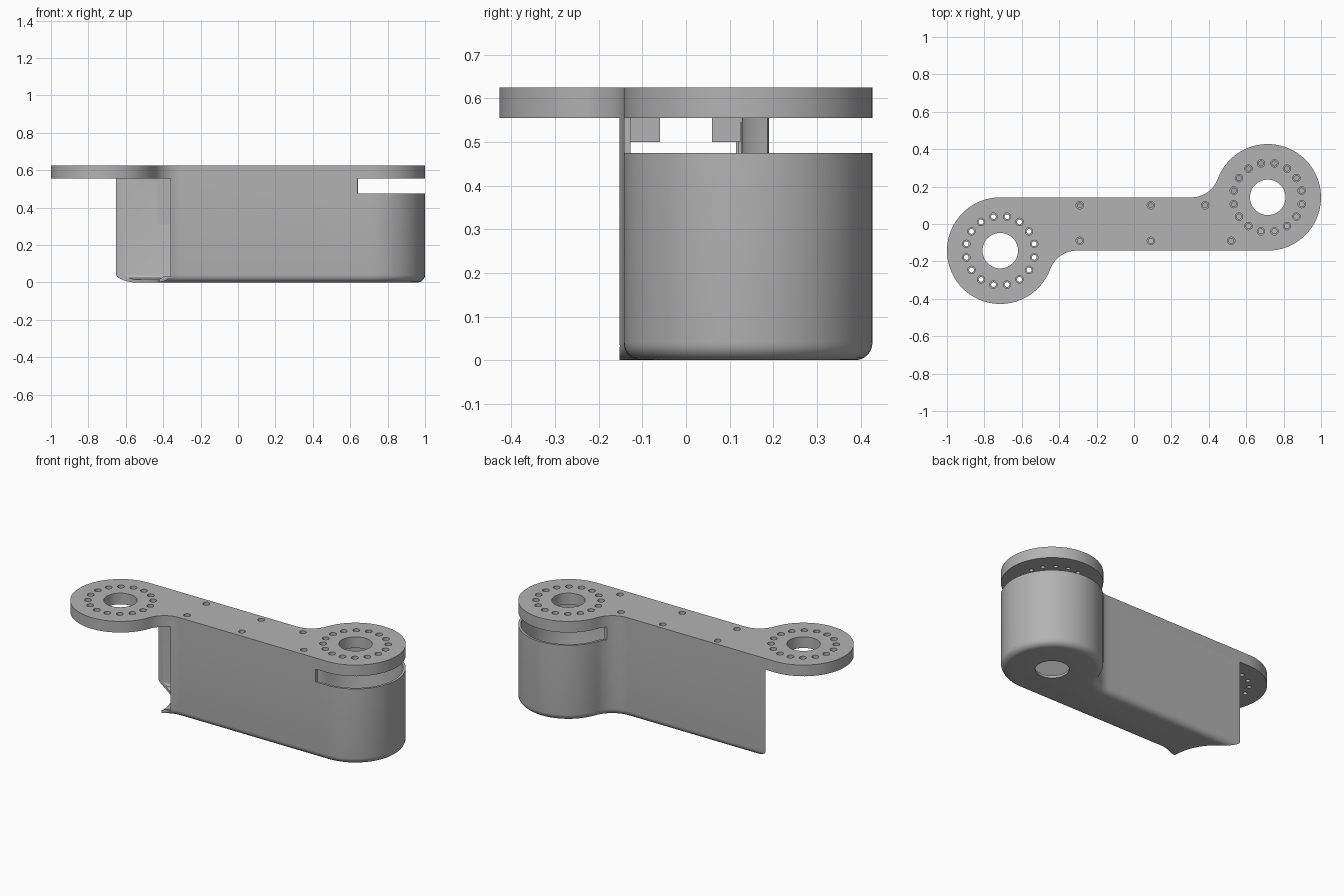
import bpy, bmesh, math
from math import cos, sin, pi, radians

cube = bpy.data.objects.get("Cube")
if cube:
    bpy.data.objects.remove(cube)

grey = bpy.data.materials.new("satin_grey")
grey.use_nodes = True
grey.diffuse_color = (0.45, 0.45, 0.45, 1)
grey.node_tree.nodes["Principled BSDF"].inputs["Base Color"].default_value = (0.45, 0.45, 0.45, 1)

CX, CY, R, FILLET = 0.715, 0.1425, 0.285, 0.15
TOP, RIM, WALL = 0.625, 0.555, 0.015
HUB = 0.095


def arc(cx, cy, r, a0, a1, n):
    return [(cx + r * cos(a0 + (a1 - a0) * i / n), cy + r * sin(a0 + (a1 - a0) * i / n))
            for i in range(n + 1)]


def circle(cx, cy, r, n=16):
    return arc(cx, cy, r, 0, 2 * pi, n)[:-1]


def outline(d=0.0):
    """Two-lobed arm outline, moved inward by d."""
    dist = R + FILLET
    fy = CY + FILLET
    fx = CX - math.sqrt(dist ** 2 - (fy - CY) ** 2)
    meet = math.atan2(fy - CY, fx - CX)
    half = arc(CX, CY, R - d, -pi / 2, meet, 48)
    half += arc(fx, fy, FILLET + d, meet - pi, -pi / 2, 12)[1:]
    return half + [(-x, -y) for x, y in half]


def link(name, mesh):
    ob = bpy.data.objects.new(name, mesh)
    bpy.context.collection.objects.link(ob)
    mesh.materials.clear()
    mesh.materials.append(grey)
    return ob


def from_bmesh(name, bm):
    bmesh.ops.recalc_face_normals(bm, faces=bm.faces[:])
    mesh = bpy.data.meshes.new(name)
    bm.to_mesh(mesh)
    bm.free()
    return link(name, mesh)


def loft(name, rings):
    """Closed solid through a list of (points, z) rings."""
    bm = bmesh.new()
    loops = [[bm.verts.new((x, y, z)) for x, y in pts] for pts, z in rings]
    for a, b in zip(loops, loops[1:]):
        for i in range(len(a)):
            j = (i + 1) % len(a)
            bm.faces.new((a[i], a[j], b[j], b[i]))
    bm.faces.new(loops[0])
    bm.faces.new(loops[-1])
    return from_bmesh(name, bm)


def prism(name, pts, z0, z1):
    return loft(name, [(pts, z0), (pts, z1)])


def box(name, x0, x1, y0, y1, z0, z1):
    return prism(name, [(x0, y0), (x1, y0), (x1, y1), (x0, y1)], z0, z1)


def cut(ob, cutter):
    mod = ob.modifiers.new("cut", 'BOOLEAN')
    mod.operation, mod.solver, mod.object = 'DIFFERENCE', 'EXACT', cutter
    dg = bpy.context.evaluated_depsgraph_get()
    mesh = bpy.data.meshes.new_from_object(ob.evaluated_get(dg))
    ob.modifiers.clear()
    ob.data = mesh
    bpy.data.objects.remove(cutter)


def smooth(ob):
    bpy.ops.object.select_all(action='DESELECT')
    ob.select_set(True)
    bpy.context.view_layer.objects.active = ob
    bpy.ops.object.shade_smooth_by_angle(angle=radians(30))


def pierced(name, loops, z0, z1):
    """Flat plate whose first loop is the edge and the rest are holes."""
    cu = bpy.data.curves.new(name, 'CURVE')
    cu.dimensions, cu.fill_mode, cu.extrude = '2D', 'BOTH', (z1 - z0) / 2
    for pts in loops:
        sp = cu.splines.new('POLY')
        sp.points.add(len(pts) - 1)
        for p, (x, y) in zip(sp.points, pts):
            p.co = (x, y, 0, 1)
        sp.use_cyclic_u = True
    tmp = bpy.data.objects.new(name + "_curve", cu)
    bpy.context.collection.objects.link(tmp)
    dg = bpy.context.evaluated_depsgraph_get()
    mesh = bpy.data.meshes.new_from_object(tmp.evaluated_get(dg))
    bpy.data.objects.remove(tmp)
    bm = bmesh.new()
    bm.from_mesh(mesh)
    bmesh.ops.remove_doubles(bm, verts=bm.verts[:], dist=1e-5)
    bmesh.ops.translate(bm, verts=bm.verts[:], vec=(0, 0, (z0 + z1) / 2))
    return from_bmesh(name, bm)


# Top plate: two layers so every bolt hole is counterbored
screws = [(-0.29, 0.1), (0.09, 0.1), (0.38, 0.1), (-0.29, -0.09), (0.09, -0.09), (0.52, -0.09)]
bolts = list(screws)
for s in (-1, 1):
    bolts += [(s * CX + 0.185 * cos((k + 0.5) * pi / 8), s * CY + 0.185 * sin((k + 0.5) * pi / 8))
              for k in range(16)]
hubs = [circle(s * CX, s * CY, HUB, 48) for s in (-1, 1)]
for name, r, z0, z1 in (("plate_lower", 0.013, RIM, 0.6), ("plate_upper", 0.02, 0.6, TOP)):
    smooth(pierced(name, [outline()] + hubs + [circle(x, y, r) for x, y in bolts], z0, z1))

# Housing: hollow tray with a rounded lower edge
rings = []
for i in range(7):
    a = i / 6 * pi / 2
    rings.append((outline(0.04 * (1 - sin(a))), 0.04 * (1 - cos(a))))
rings += [(outline(), RIM), (outline(WALL), RIM), (outline(WALL), 0.04),
          (outline(WALL + 0.008), 0.023), (outline(WALL + 0.025), WALL)]
housing = loft("housing", rings)

# Open concave end, clipped front corner, hub hole and swing slot
cut(housing, prism("end_cutter", circle(-CX, -CY, 0.292, 96), -0.1, 0.8))
cut(housing, box("corner_cutter", -0.8, -0.2, -0.6, -0.152, -0.1, 0.8))
cut(housing, box("edge_cutter", -0.8, -0.36, -0.6, -0.1, 0.03, 0.8))
cut(housing, prism("hub_cutter", circle(CX, CY, HUB, 48), -0.1, 0.1))
sector = [(CX, CY)] + arc(CX, CY, 0.4, radians(-105), radians(171), 48)
cut(housing, prism("slot_cutter", sector, 0.475, 0.6))
smooth(housing)

# Screw bosses under the plate
box("front_boss", 0.485, 0.555, -0.13, -0.06, 0.5, RIM)
box("back_boss", 0.345, 0.43, 0.06, 0.125, 0.5, RIM)

# Latch strip inside the back wall
box("latch_strip", -0.43, -0.36, 0.12, 0.13, 0.31, 0.545)
box("latch_insert", -0.405, -0.37, 0.115, 0.12, 0.325, 0.5)
